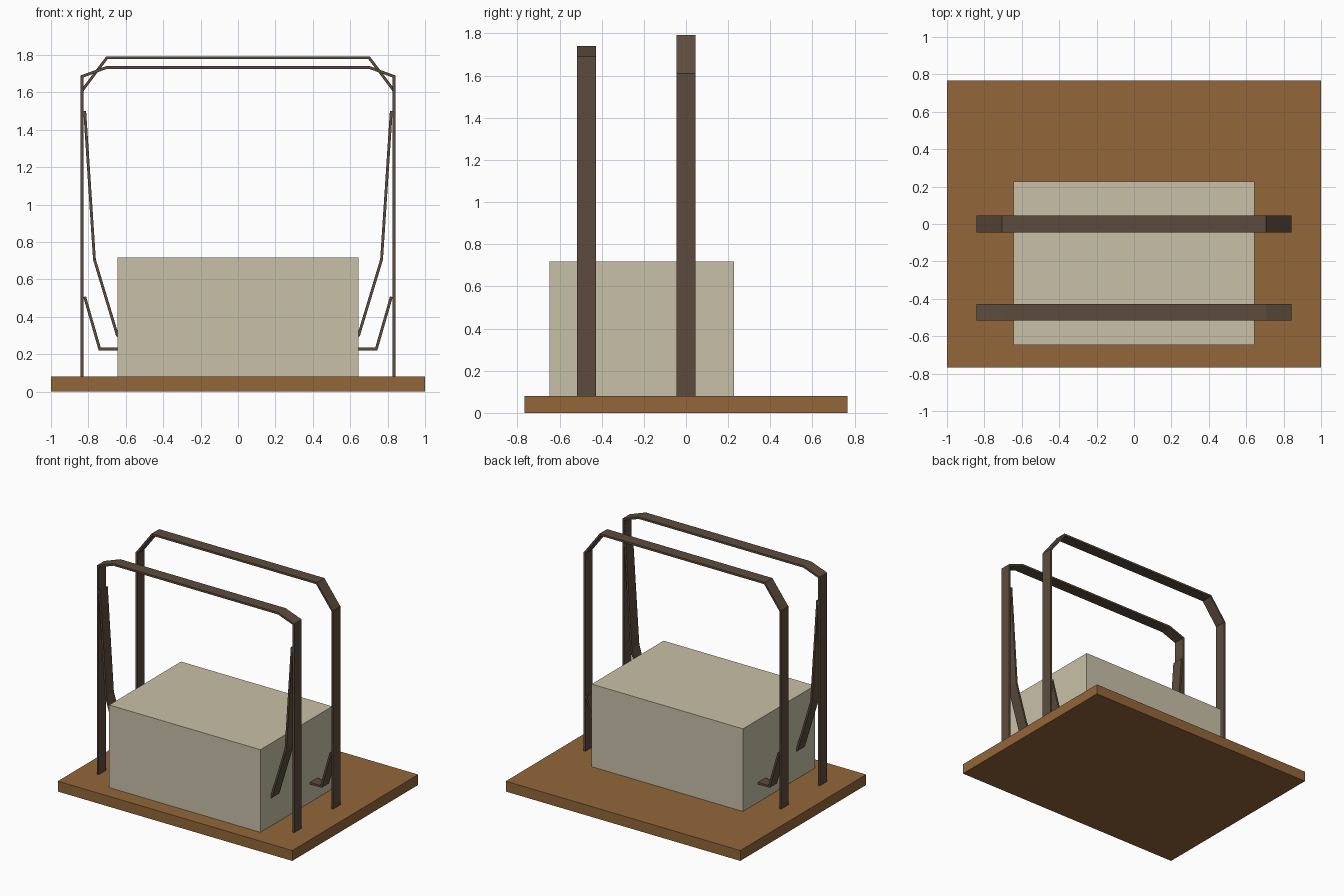
import bpy, bmesh
from mathutils import Vector

if "Cube" in bpy.data.objects:
    bpy.data.objects.remove(bpy.data.objects["Cube"])


def material(name, rgb):
    m = bpy.data.materials.new(name)
    m.diffuse_color = (*rgb, 1)
    m.use_nodes = True
    m.node_tree.nodes["Principled BSDF"].inputs["Base Color"].default_value = m.diffuse_color
    return m


WOOD = material("brown wood", (0.29, 0.133, 0.042))
STONE = material("pale beige", (0.578, 0.527, 0.392))
STRAP = material("dark brown", (0.107, 0.071, 0.046))


def finish(name, bm, mat):
    bmesh.ops.recalc_face_normals(bm, faces=bm.faces)
    mesh = bpy.data.meshes.new(name)
    bm.to_mesh(mesh)
    bm.free()
    mesh.materials.append(mat)
    bpy.context.collection.objects.link(bpy.data.objects.new(name, mesh))


def box(name, lo, hi, mat):
    bm = bmesh.new()
    bmesh.ops.create_cube(bm, size=1)
    for v in bm.verts:
        v.co = [(a + b) / 2 + c * (b - a) for a, b, c in zip(lo, hi, v.co)]
    finish(name, bm, mat)


def ribbon(name, half, y, mat, width=0.09, thick=0.015):
    """Flat bar following a right-hand (x, z) path mirrored to the left,
    mitred at each bend; the thickness goes to the left of the path."""
    pts = [Vector(p) for p in half] + [Vector((-x, z)) for x, z in reversed(half)]
    inner = []
    for i, p in enumerate(pts):
        dirs = []
        if i > 0:
            dirs.append((p - pts[i - 1]).normalized())
        if i < len(pts) - 1:
            dirs.append((pts[i + 1] - p).normalized())
        normals = [Vector((-d.y, d.x)) for d in dirs]
        m = sum(normals, Vector((0, 0))).normalized()
        inner.append(p + m * thick / m.dot(normals[0]))
    bm = bmesh.new()
    rings = [[bm.verts.new((q.x, y + s * width / 2, q.y))
              for q, s in ((a, -1), (a, 1), (b, 1), (b, -1))]
             for a, b in zip(pts, inner)]
    for r, t in zip(rings, rings[1:]):
        for k in range(4):
            n = (k + 1) % 4
            bm.faces.new((r[k], r[n], t[n], t[k]))
    bm.faces.new(rings[0])
    bm.faces.new(rings[-1])
    finish(name, bm, mat)


# Base board and block
box("base_board", (-1, -0.767, 0), (1, 0.767, 0.08), WOOD)
box("block", (-0.645, -0.648, 0.08), (0.645, 0.227, 0.717), STONE)

# Upright hoops
FRONT_Y, BACK_Y = -0.472, 0.0
ribbon("front_hoop", [(0.842, 0.08), (0.842, 1.69), (0.705, 1.74)], FRONT_Y, STRAP)
ribbon("back_hoop", [(0.842, 0.08), (0.842, 1.61), (0.705, 1.792)], BACK_Y, STRAP)

# Hanging straps that pass from the hoops into the block
ribbon("front_sling", [(0.827, 1.5), (0.775, 0.705), (0.652, 0.298), (0.62, 0.272)],
       FRONT_Y, STRAP, thick=-0.015)
ribbon("back_sling", [(0.827, 0.505), (0.745, 0.22)],
       BACK_Y, STRAP, thick=-0.015)
